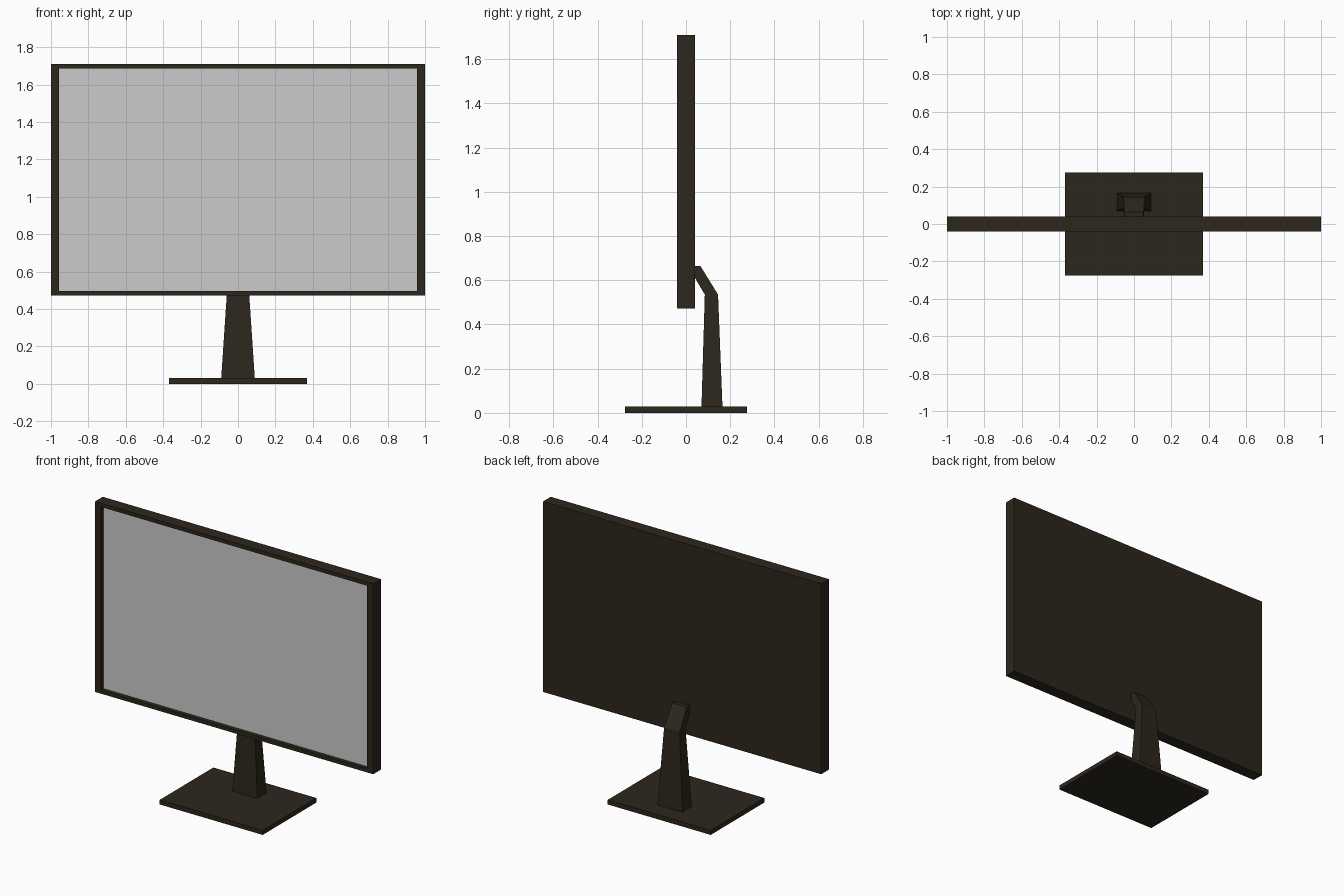
import bpy, bmesh
from mathutils import Vector

if "Cube" in bpy.data.objects:
    bpy.data.objects.remove(bpy.data.objects["Cube"])

dark = bpy.data.materials.new("dark_plastic")
dark.diffuse_color = (0.026, 0.02, 0.012, 1)
dark.use_nodes = True
dark.node_tree.nodes["Principled BSDF"].inputs["Base Color"].default_value = dark.diffuse_color


def finish(name, bm, mat=None):
    bmesh.ops.recalc_face_normals(bm, faces=bm.faces[:])
    mesh = bpy.data.meshes.new(name)
    bm.to_mesh(mesh)
    bm.free()
    obj = bpy.data.objects.new(name, mesh)
    bpy.context.collection.objects.link(obj)
    if mat:
        mesh.materials.append(mat)
    return obj


def box(lo, hi):
    lo, hi = Vector(lo), Vector(hi)
    bm = bmesh.new()
    bmesh.ops.create_cube(bm, size=1)
    bmesh.ops.scale(bm, vec=hi - lo, verts=bm.verts[:])
    bmesh.ops.translate(bm, vec=(lo + hi) / 2, verts=bm.verts[:])
    return bm


# Housing: box whose front face is inset into a bezel, then pushed back
Z0, Z1 = 0.473, 1.71
SX, SZ0, SZ1 = 0.957, 0.497, 1.686
bm = box((-1, -0.04, Z0), (1, 0.04, Z1))
bm.normal_update()
front = min(bm.faces, key=lambda f: f.calc_center_median().y)
bmesh.ops.inset_individual(bm, faces=[front], thickness=0.02)
for v in front.verts:
    v.co.x = SX if v.co.x > 0 else -SX
    v.co.z = SZ1 if v.co.z > 1 else SZ0
ext = bmesh.ops.extrude_discrete_faces(bm, faces=[front])
floor = ext["faces"][0]
bmesh.ops.translate(bm, vec=(0, 0.03, 0), verts=floor.verts[:])
finish("housing", bm, dark)

# Screen panel lying in the recess
finish("screen", box((-SX, -0.015, SZ0), (SX, -0.009, SZ1)))

# Foot plate
finish("base", box((-0.37, -0.275, 0), (0.37, 0.275, 0.03)), dark)

# Tapered neck: rings of (half width, front y, front z, back y, back z)
rings = [(0.09, 0.07, 0.028, 0.165, 0.028),
         (0.056, 0.085, 0.535, 0.145, 0.535),
         (0.052, 0.038, 0.615, 0.065, 0.665),
         (0.052, 0.038, 0.615, 0.038, 0.665)]
bm = bmesh.new()
loops = [[bm.verts.new(c) for c in
          ((-w, yf, zf), (w, yf, zf), (w, yb, zb), (-w, yb, zb))]
         for w, yf, zf, yb, zb in rings]
for a, b in zip(loops, loops[1:]):
    for i in range(4):
        j = (i + 1) % 4
        bm.faces.new((a[i], a[j], b[j], b[i]))
bm.faces.new(loops[0])
bm.faces.new(loops[-1])
bmesh.ops.remove_doubles(bm, verts=bm.verts[:], dist=0.0005)
finish("neck", bm, dark)
